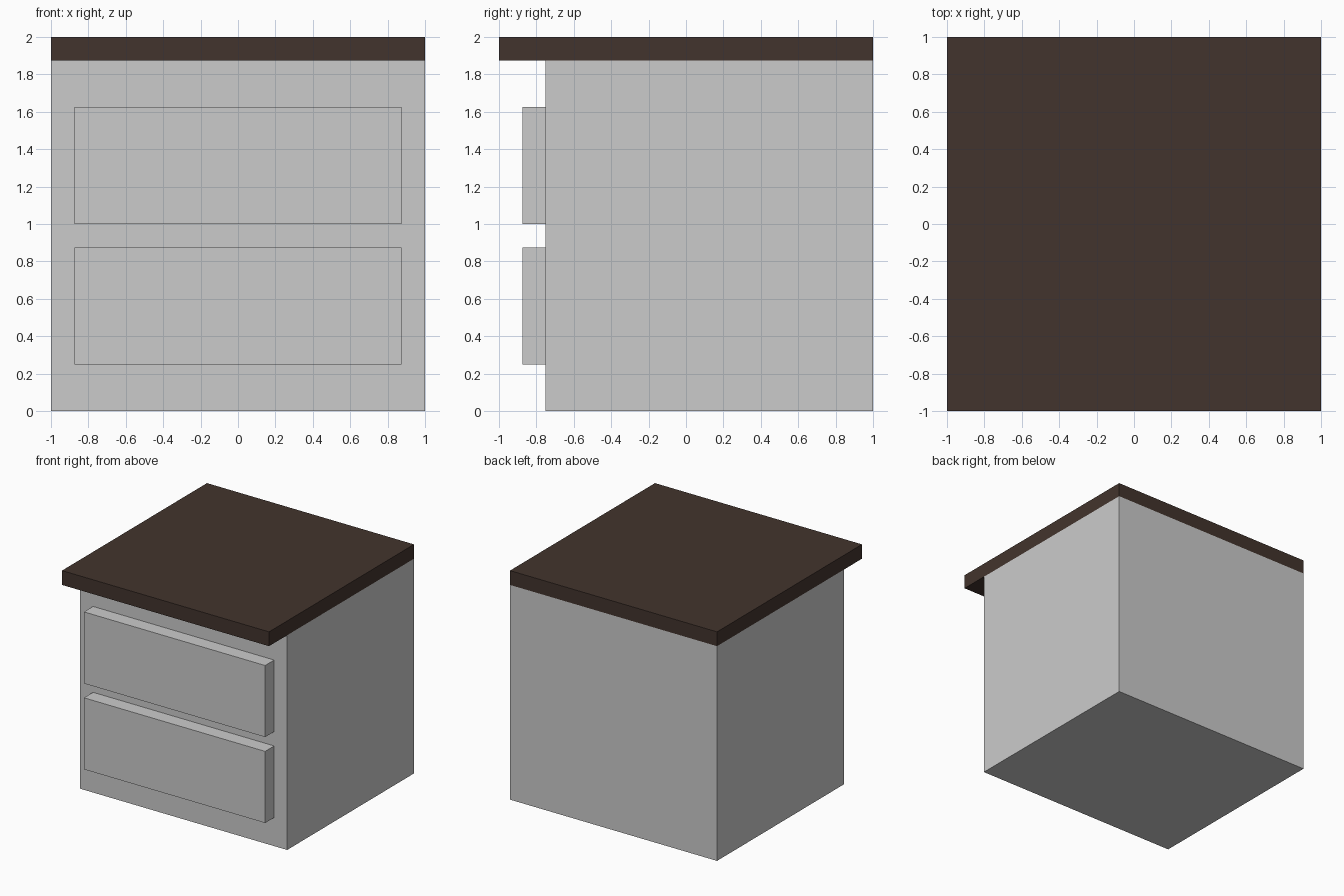
import bpy
import bmesh
from mathutils import Vector

if "Cube" in bpy.data.objects:
    bpy.data.objects.remove(bpy.data.objects["Cube"])


def material(name, rgb):
    m = bpy.data.materials.new(name)
    m.diffuse_color = (*rgb, 1.0)
    m.use_nodes = True
    m.node_tree.nodes["Principled BSDF"].inputs["Base Color"].default_value = m.diffuse_color
    return m


def box(name, lo, hi, mat):
    """Axis-aligned box between two corners."""
    lo, hi = Vector(lo), Vector(hi)
    bm = bmesh.new()
    bmesh.ops.create_cube(bm, size=1.0)
    bmesh.ops.scale(bm, vec=hi - lo, verts=bm.verts)
    mesh = bpy.data.meshes.new(name)
    bm.to_mesh(mesh)
    bm.free()
    mesh.materials.append(mat)
    ob = bpy.data.objects.new(name, mesh)
    ob.location = (lo + hi) / 2
    bpy.context.collection.objects.link(ob)
    return ob


grey = material("light grey", (0.6, 0.6, 0.6))
brown = material("dark brown", (0.055, 0.034, 0.026))

# Cabinet body, set back under the front overhang
box("cabinet_body", (-1, -0.75, 0), (1, 1, 1.875), grey)

# Worktop
box("worktop", (-1, -1, 1.875), (1, 1, 2), brown)

# Two drawer fronts
for name, z in (("lower_drawer", 0.25), ("upper_drawer", 1.0)):
    box(name, (-0.875, -0.875, z), (0.875, -0.75, z + 0.625), grey)
